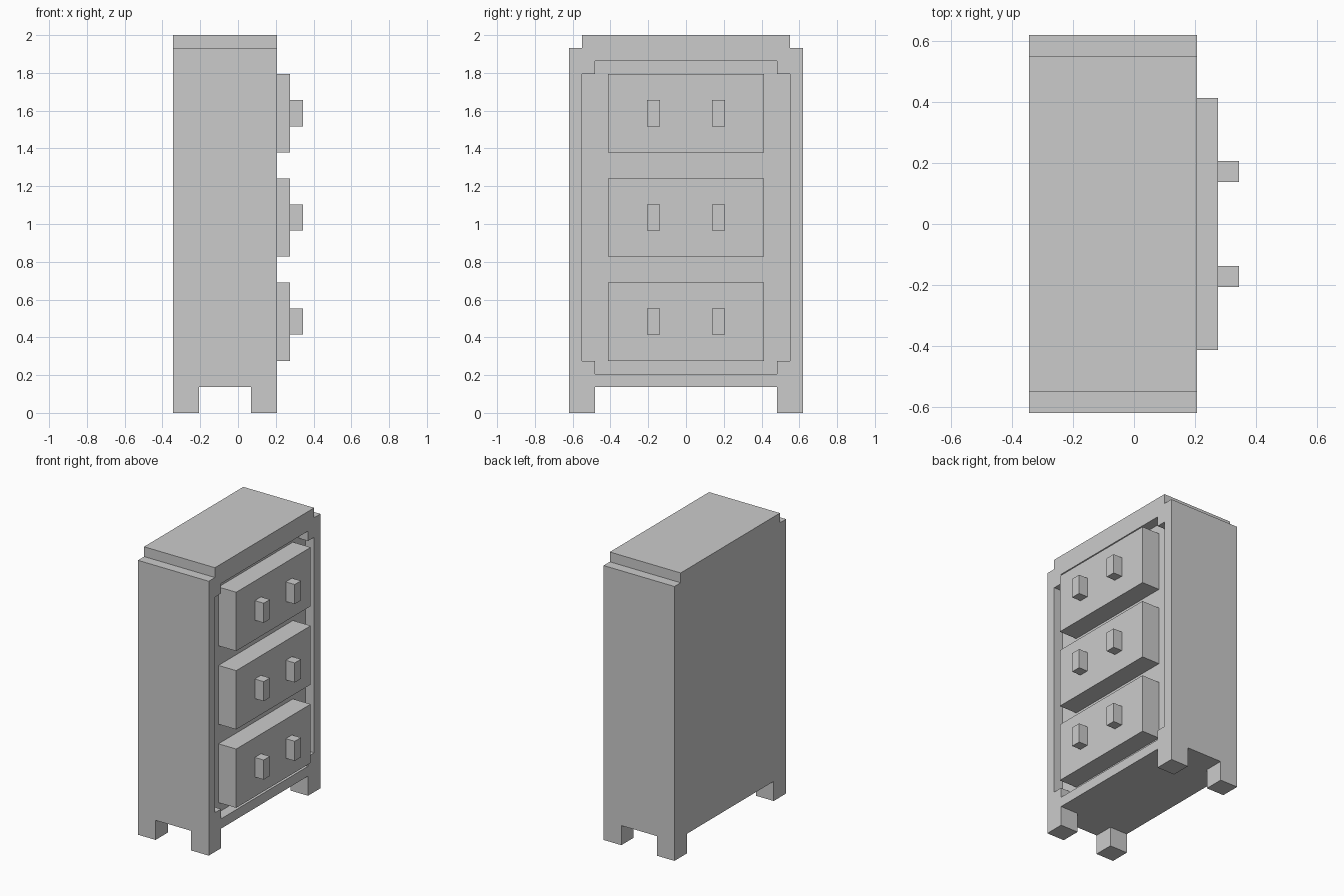
import bpy
import bmesh

if "Cube" in bpy.data.objects:
    bpy.data.objects.remove(bpy.data.objects["Cube"])

U = 2 / 29  # the whole cabinet sits on a grid of 29 units in height


def prism(name, half_profile, x0, x1):
    """Extrude a (y, z) outline, mirrored in y, from x0 to x1 (grid units)."""
    outline = half_profile + [(-y, z) for y, z in reversed(half_profile)]
    bm = bmesh.new()
    face = bm.faces.new([bm.verts.new((x0 * U, y * U, z * U)) for y, z in outline])
    ext = bmesh.ops.extrude_face_region(bm, geom=[face])
    moved = [v for v in ext["geom"] if isinstance(v, bmesh.types.BMVert)]
    bmesh.ops.translate(bm, vec=((x1 - x0) * U, 0, 0), verts=moved)
    bmesh.ops.recalc_face_normals(bm, faces=bm.faces[:])
    mesh = bpy.data.meshes.new(name)
    bm.to_mesh(mesh)
    bm.free()
    obj = bpy.data.objects.new(name, mesh)
    bpy.context.collection.objects.link(obj)
    return obj


def box(name, x, y, z):
    """Box from (min, max) ranges in grid units."""
    bpy.ops.mesh.primitive_cube_add(
        size=1, location=[(a + b) / 2 * U for a, b in (x, y, z)])
    obj = bpy.context.object
    obj.name = name
    obj.scale = [(b - a) * U for a, b in (x, y, z)]
    bpy.ops.object.transform_apply(location=True, rotation=False, scale=True)
    return obj


def mirror_y(obj):
    mod = obj.modifiers.new("mirror", 'MIRROR')
    mod.use_axis = (False, True, False)
    # mirror across the world centre plane
    bpy.context.view_layer.objects.active = obj


# Cabinet body with stepped top
body = prism("cabinet_body", [(9, 2), (9, 28), (8, 28), (8, 29)], -5, 3)

# Shallow recess with notched corners behind the drawers
cutter = prism("recess_cutter",
               [(7, 3), (7, 4), (8, 4), (8, 26), (7, 26), (7, 27)], 2, 4)
cutter.hide_render = True
cutter.hide_viewport = True
cut = body.modifiers.new("recess", 'BOOLEAN')
cut.operation = 'DIFFERENCE'
cut.solver = 'EXACT'
cut.object = cutter

# Legs, one pair at the closed side and one at the drawer side
for name, x in (("back_legs", (-5, -3)), ("drawer_side_legs", (1, 3))):
    mirror_y(box(name, x, (7, 9), (0, 2)))

# Three drawers, each with a pair of handles
for i, z in enumerate((4, 12, 20), 1):
    box(f"drawer_{i}", (2, 4), (-6, 6), (z, z + 6))
    mirror_y(box(f"drawer_handles_{i}", (4, 5), (2, 3), (z + 2, z + 4)))
